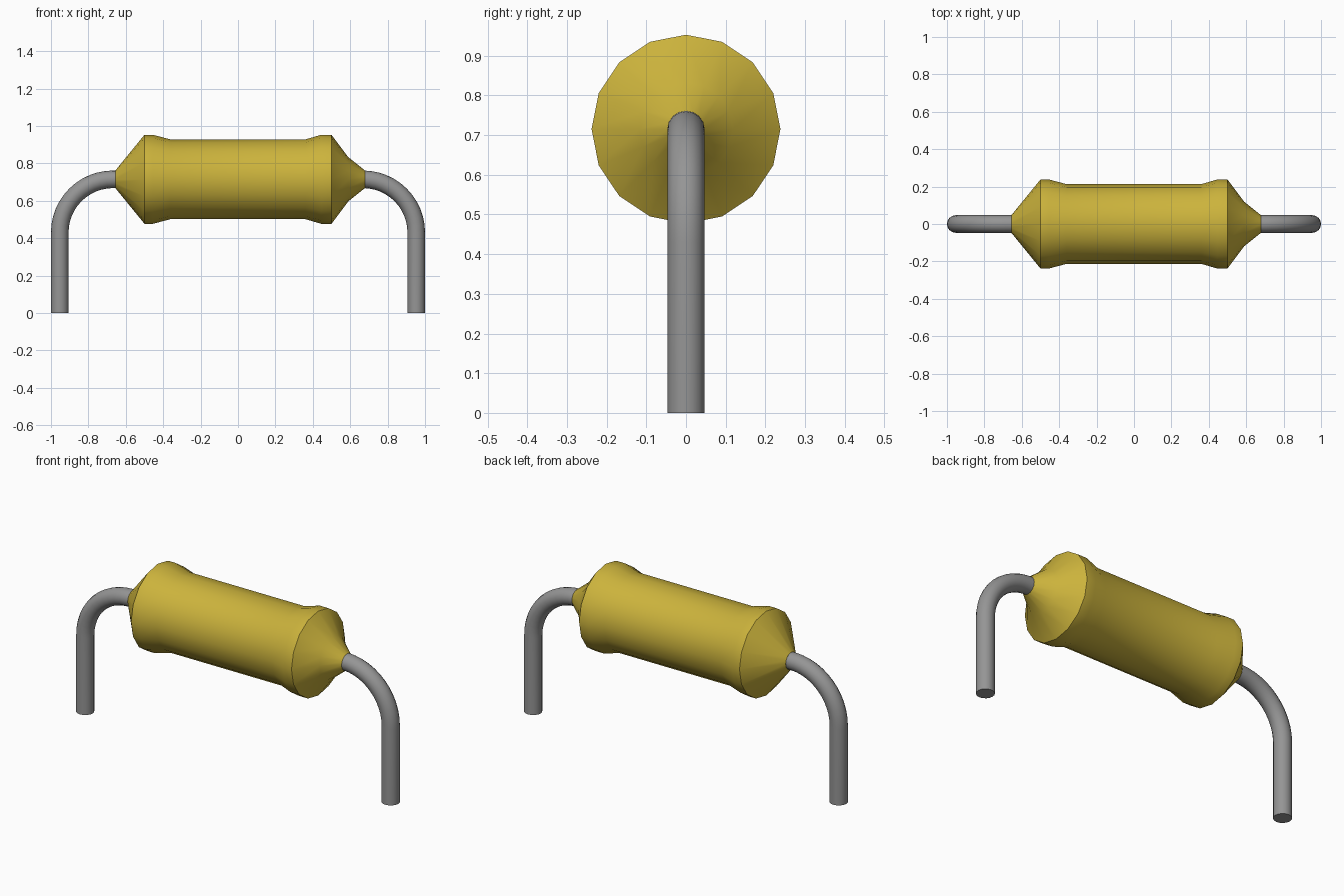
import bpy
import bmesh
import math
from mathutils import Vector

cube = bpy.data.objects.get("Cube")
if cube:
    bpy.data.objects.remove(cube, do_unlink=True)

AXIS_Z = 0.715      # height of the body axis
WIRE_R = 0.047      # lead radius
LEG_X = 0.953       # lead centre line
BEND_R = 0.285      # bend radius of the leads


def make_material(name, rgb):
    mat = bpy.data.materials.new(name)
    mat.use_nodes = True
    mat.diffuse_color = (*rgb, 1)
    bsdf = mat.node_tree.nodes["Principled BSDF"]
    bsdf.inputs["Base Color"].default_value = (*rgb, 1)
    bsdf.inputs["Roughness"].default_value = 0.6
    return mat


def loft(name, stations, sides, mat):
    """Join round sections given as (x, z, heading angle, radius)."""
    bm = bmesh.new()
    rings = []
    for x, z, heading, r in stations:
        normal = Vector((-math.sin(heading), 0, math.cos(heading)))
        ring = []
        for i in range(sides):
            a = math.tau * i / sides
            offset = normal * (r * math.cos(a)) + Vector((0, r * math.sin(a), 0))
            ring.append(bm.verts.new(Vector((x, 0, z)) + offset))
        rings.append(ring)
    for a, b in zip(rings, rings[1:]):
        for i in range(sides):
            j = (i + 1) % sides
            bm.faces.new((a[i], a[j], b[j], b[i]))
    bm.faces.new(rings[0])
    bm.faces.new(rings[-1])
    bmesh.ops.recalc_face_normals(bm, faces=bm.faces)
    mesh = bpy.data.meshes.new(name)
    bm.to_mesh(mesh)
    bm.free()
    obj = bpy.data.objects.new(name, mesh)
    bpy.context.collection.objects.link(obj)
    mesh.materials.append(mat)
    bpy.ops.object.select_all(action='DESELECT')
    obj.select_set(True)
    bpy.context.view_layer.objects.active = obj
    bpy.ops.object.shade_smooth_by_angle(angle=math.radians(30))
    return obj


yellow = make_material("mustard_yellow", (0.60, 0.45, 0.045))
grey = make_material("lead_grey", (0.30, 0.30, 0.30))

# Body: straight cone on the right end, two-step cone on the left end
profile = [(-0.655, 0.048), (-0.50, 0.238), (-0.455, 0.238), (-0.36, 0.213),
           (0.36, 0.213), (0.445, 0.238), (0.50, 0.238), (0.59, 0.118),
           (0.68, 0.046)]
loft("body", [(x, AXIS_Z, 0, r) for x, r in profile], 16, yellow)

# Leads: vertical leg, quarter bend, short straight run into the body
for side, name in ((-1, "right_lead"), (1, "left_lead")):
    path = [(side * LEG_X, 0, math.pi / 2, WIRE_R)]
    for k in range(13):
        t = math.pi / 2 * k / 12
        x = LEG_X - BEND_R + BEND_R * math.cos(t)
        z = AXIS_Z - BEND_R + BEND_R * math.sin(t)
        path.append((side * x, z, math.pi / 2 + side * t, WIRE_R))
    path.append((side * 0.63, AXIS_Z, math.pi / 2 + side * math.pi / 2, WIRE_R))
    loft(name, path, 16, grey)
